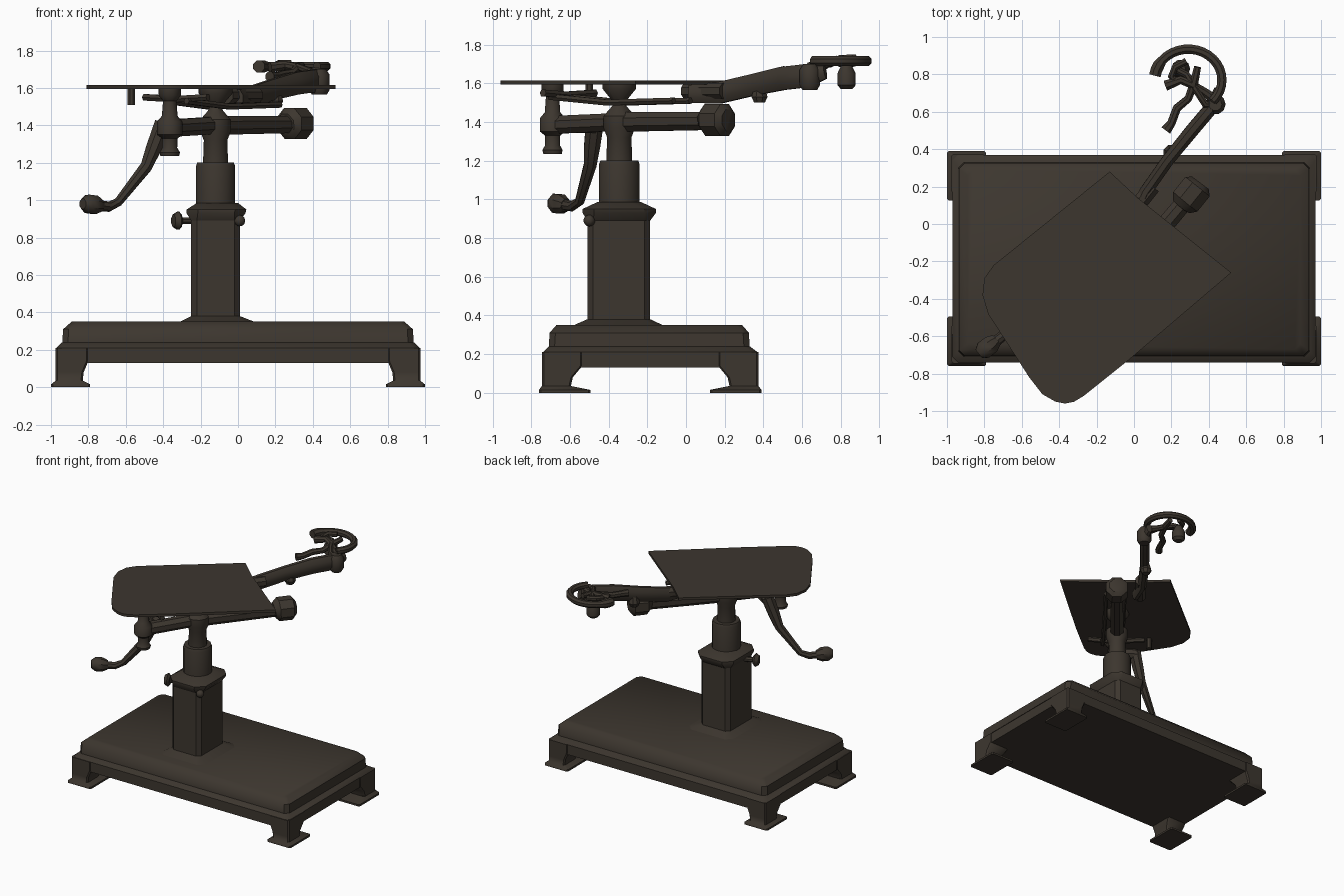
import bpy, bmesh, math
from mathutils import Vector

if "Cube" in bpy.data.objects:
    bpy.data.objects.remove(bpy.data.objects["Cube"], do_unlink=True)

COLOR = (0.046, 0.037, 0.028, 1)
mat = bpy.data.materials.new("dark bronze")
mat.use_nodes = True
mat.diffuse_color = COLOR
bsdf = mat.node_tree.nodes["Principled BSDF"]
bsdf.inputs["Base Color"].default_value = COLOR
bsdf.inputs["Roughness"].default_value = 0.7


def finish(name, bm, bevel=0, angle=40):
    bmesh.ops.recalc_face_normals(bm, faces=bm.faces)
    me = bpy.data.meshes.new(name)
    bm.to_mesh(me)
    bm.free()
    me.materials.append(mat)
    me.shade_smooth()
    me.set_sharp_from_angle(angle=math.radians(angle))
    ob = bpy.data.objects.new(name, me)
    bpy.context.collection.objects.link(ob)
    if bevel:
        mod = ob.modifiers.new("soft edges", "BEVEL")
        mod.width, mod.segments = bevel, 2
    return ob


def loft(name, rings, bevel=0):
    """Skin a list of equal-length point rings and cap both ends."""
    bm = bmesh.new()
    rows = [[bm.verts.new(p) for p in ring] for ring in rings]
    n = len(rows[0])
    for a, b in zip(rows, rows[1:]):
        for i in range(n):
            j = (i + 1) % n
            bm.faces.new((a[i], a[j], b[j], b[i]))
    bm.faces.new(rows[0])
    bm.faces.new(rows[-1])
    return finish(name, bm, bevel)


def rect(x0, x1, y0, y1, z, cut=0.0):
    """Rectangle ring with clipped corners."""
    c = max(cut, 0.002)
    return [(x0 + c, y0, z), (x1 - c, y0, z), (x1, y0 + c, z), (x1, y1 - c, z),
            (x1 - c, y1, z), (x0 + c, y1, z), (x0, y1 - c, z), (x0, y0 + c, z)]


def tube(name, path, radii, sides=8, flat=1.0):
    """Sweep a round or flattened section along a path; flat scales its width."""
    pts = [Vector(p) for p in path]
    if not isinstance(radii, (list, tuple)):
        radii = [radii] * len(pts)
    rings, last = [], None
    for i, p in enumerate(pts):
        t = (pts[min(i + 1, len(pts) - 1)] - pts[max(i - 1, 0)]).normalized()
        ref = last if last else (Vector((0, 0, 1)) if abs(t.z) < 0.8 else Vector((0, 1, 0)))
        up = (ref - t * ref.dot(t)).normalized()
        side, last = t.cross(up), up
        rings.append([p + radii[i] * (up * math.cos(a) + side * flat * math.sin(a))
                      for a in [2 * math.pi * (k + 0.5) / sides for k in range(sides)]])
    return loft(name, rings)


def turned(name, x, y, profile, sides=16):
    """Vertical turned part from (radius, height) pairs."""
    return tube(name, [(x, y, z) for r, z in profile], [r for r, z in profile], sides)


def ball(name, loc, r, squash=1.0):
    bm = bmesh.new()
    bmesh.ops.create_uvsphere(bm, u_segments=10, v_segments=7, radius=r)
    for v in bm.verts:
        v.co.z *= squash
    bmesh.ops.translate(bm, vec=loc, verts=bm.verts)
    return finish(name, bm, angle=60)


# Base: skirt, stepped upper deck
loft("base_skirt", [rect(-.97, .97, -.74, .37, .13, .03), rect(-.97, .97, -.74, .37, .21, .03),
                    rect(-.94, .94, -.71, .33, .24, .03)])
loft("base_deck", [rect(-.94, .94, -.71, .33, .23, .03), rect(-.935, .935, -.705, .325, .31, .03),
                   rect(-.89, .89, -.67, .29, .35, .03)])

# Four feet with flared soles
MID = -.185
for sx, xn in ((-1, "right"), (1, "left")):
    for sy, yn in ((-1, "front"), (1, "back")):
        def foot_ring(xi, xo, yi, yo, z):
            xs, ys = sorted((sx * xi, sx * xo)), sorted((MID + sy * yi, MID + sy * yo))
            return rect(*xs, *ys, z, .01)
        loft(f"{yn}_{xn}_foot", [foot_ring(.79, 1, .31, .575, 0), foot_ring(.79, 1, .31, .575, .015),
                                 foot_ring(.83, .975, .41, .56, .035), foot_ring(.825, .975, .40, .56, .08),
                                 foot_ring(.80, .975, .35, .56, .14), foot_ring(.80, .975, .35, .56, .21)])

# Column with flange, collar and telescoping tubes
loft("column", [rect(-.32, .10, -.59, -.11, .345, .05), rect(-.25, .01, -.51, -.185, .38, .03),
                rect(-.25, .01, -.51, -.185, .92, .03)])
loft("column_collar", [rect(-.25, .01, -.51, -.185, .89, .03), rect(-.275, .04, -.535, -.155, .93, .06),
                       rect(-.275, .045, -.535, -.155, .95, .06), rect(-.22, 0, -.46, -.23, .985, .06)])
turned("outer_tube", -.12, -.345, [(.107, .95), (.107, 1.18), (.10, 1.2)])
turned("inner_tube", -.12, -.345, [(.07, 1.18), (.065, 1.32), (.085, 1.37), (.085, 1.43), (.04, 1.48)], 12)
tube("clamp_stem", [(-.23, -.40, .89), (-.31, -.43, .89)], .02)
tube("clamp_knob", [(-.305, -.43, .89), (-.32, -.435, .89), (-.345, -.445, .89)], [.035, .052, .035])
ball("collar_stud", (.01, -.5, .89), .03)

# Tilting beam across the column head
tube("beam_front", [(-.12, -.345, 1.40), (-.36, -.68, 1.385)], .05)
tube("beam_back", [(-.12, -.345, 1.40), (.28, .13, 1.405)], [.055, .05])
tube("beam_end_cap", [(.255, .095, 1.405), (.275, .12, 1.41), (.34, .2, 1.41), (.355, .22, 1.41)],
     [.06, .09, .09, .06])
turned("front_post", -.365, -.69, [(.05, 1.235), (.055, 1.255), (.04, 1.28), (.042, 1.33), (.068, 1.35),
                                   (.068, 1.42), (.042, 1.45), (.036, 1.53), (.06, 1.56), (.06, 1.595)], 10)

# Crank with grip
tube("crank_shaft", [(-.27, -.56, 1.385), (-.42, -.46, 1.385)], .045)
tube("crank_arm", [(-.40, -.47, 1.41), (-.45, -.485, 1.28), (-.49, -.495, 1.18), (-.64, -.55, .99),
                   (-.69, -.59, .965), (-.77, -.65, .975)], [.05, .045, .035, .025, .028, .03])
tube("crank_grip", [(-.735, -.62, .97), (-.765, -.645, .975), (-.805, -.675, .98), (-.83, -.695, .98)],
     [.035, .053, .053, .03])

# Table top, a flat slab with two rounded front corners
outline = [(-.13, .28), (.02, .14), (.52, -.26), (-.02, -.72), (-.27, -.92), (-.32, -.95), (-.37, -.96),
           (-.42, -.95), (-.49, -.91), (-.56, -.82), (-.78, -.48), (-.81, -.38), (-.80, -.29), (-.75, -.22)]
loft("table_top", [[(x, y, z) for x, y in outline] for z in (1.595, 1.615)])

# Rails, brackets and stops below the top
for k, off in enumerate((-.07, .07)):
    ox, oy = off * .78, -off * .62
    tube(f"under_rail_{k + 1}", [(-.33 + ox, -.66 + oy, 1.53), (-.1 + ox, -.36 + oy, 1.50),
                                 (.17 + ox, -.02 + oy, 1.51)], .018, 6)
tube("cross_rail", [(-.50, -.47, 1.55), (-.33, -.62, 1.54), (-.16, -.74, 1.55)], .02, 6)
turned("head_mount", -.12, -.345, [(.05, 1.46), (.03, 1.5), (.09, 1.57), (.09, 1.6)], 10)
turned("side_stop", -.57, -.5, [(.022, 1.51), (.022, 1.6)], 8)
tube("arm_socket", [(-.06, .0, 1.56), (.1, .2, 1.56)], .045, 8)

# Head support arm, deep and narrow
tube("support_arm", [(0, .02, 1.545), (.06, .17, 1.55), (.18, .34, 1.59), (.31, .50, 1.625),
                     (.42, .63, 1.64), (.45, .72, 1.66)], [.05, .06, .06, .065, .065, .04], 8, .6)
turned("arm_screw", .20, .38, [(.03, 1.50), (.045, 1.53), (.03, 1.58)], 8)
turned("arm_joint", .435, .64, [(.04, 1.565), (.055, 1.59), (.055, 1.67), (.035, 1.70)], 10)
turned("hanging_knob", .25, .83, [(.03, 1.57), (.05, 1.59), (.05, 1.65), (.025, 1.70)], 10)

# Horseshoe head ring with its inner links
ring = [math.radians(172 - 215 * i / 20) for i in range(21)]
tube("head_ring", [(.29 + .18 * math.cos(a), .77 + .165 * math.sin(a), 1.715) for a in ring],
     [.034 if i < 3 else .027 for i in range(21)])
tube("ring_link", [(.17, .74, 1.71), (.25, .77, 1.72), (.32, .74, 1.71), (.37, .71, 1.69),
                   (.44, .66, 1.68)], [.03, .024, .022, .024, .03])
tube("cross_link", [(.22, .83, 1.70), (.28, .80, 1.71), (.33, .72, 1.71), (.38, .64, 1.69),
                    (.43, .64, 1.67)], .02)
tube("spur_link", [(.34, .84, 1.72), (.32, .75, 1.71), (.29, .67, 1.68), (.23, .62, 1.67), (.20, .54, 1.66),
                   (.17, .50, 1.66)], [.02, .025, .022, .024, .024, .03])
tube("upper_hook", [(.28, .87, 1.73), (.22, .84, 1.73), (.20, .79, 1.72), (.23, .76, 1.71)], .02)
